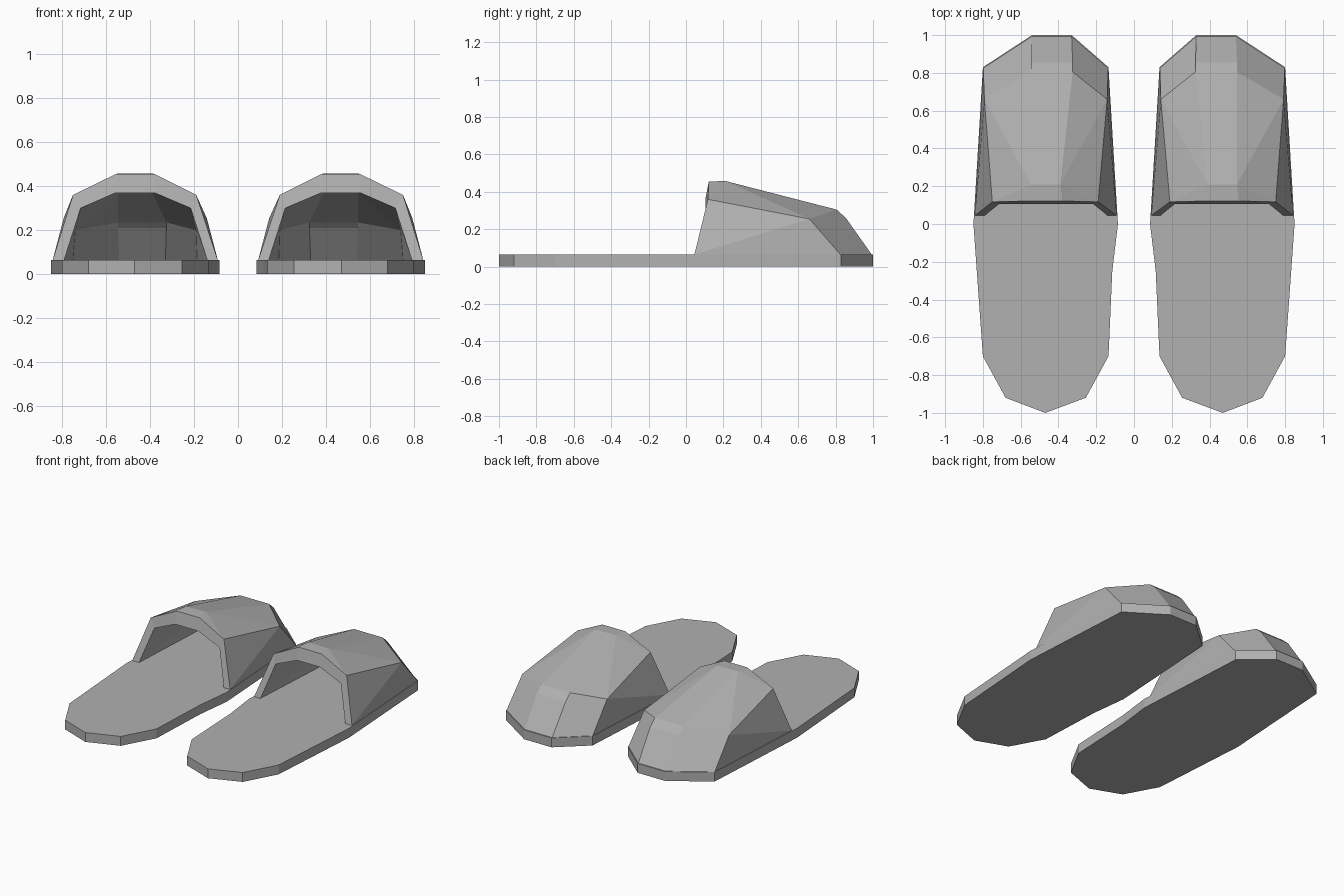
import bpy, bmesh

if "Cube" in bpy.data.objects:
    bpy.data.objects.remove(bpy.data.objects["Cube"])

SOLE_Z = 0.065
GREY = bpy.data.materials.new("grey")
GREY.diffuse_color = (0.44, 0.44, 0.44, 1)
GREY.use_nodes = True
GREY.node_tree.nodes["Principled BSDF"].inputs["Base Color"].default_value = GREY.diffuse_color


def make_part(name, verts, faces):
    """Flat shaded mesh for the right slipper, mirrored to make the left one."""
    bm = bmesh.new()
    vs = [bm.verts.new(v) for v in verts]
    for f in faces:
        bm.faces.new([vs[i] for i in f])
    bmesh.ops.recalc_face_normals(bm, faces=bm.faces)
    mesh = bpy.data.meshes.new(name)
    bm.to_mesh(mesh)
    bm.free()
    mesh.materials.append(GREY)
    ob = bpy.data.objects.new(name, mesh)
    bpy.context.collection.objects.link(ob)
    mod = ob.modifiers.new("Mirror", 'MIRROR')
    mod.use_mirror_merge = False
    return ob


# Sole: extruded outline
outline = [(0.33, 1.0), (0.54, 1.0), (0.80, 0.83), (0.85, 0.0), (0.80, -0.70),
           (0.68, -0.92), (0.47, -1.0), (0.255, -0.92), (0.135, -0.70),
           (0.115, -0.25), (0.085, 0.0), (0.135, 0.83)]
n = len(outline)
make_part("sole",
          [(x, y, 0) for x, y in outline] + [(x, y, SOLE_Z) for x, y in outline],
          [range(n), range(n, 2 * n)] +
          [(i, (i + 1) % n, n + (i + 1) % n, n + i) for i in range(n)])

# Upper: each row is (left x, right x, y, z); verts come in left/right pairs
# order: base0, shoulder0, top0, top1, top2, mid, toe, shoulder2, base2
outer = [(0.092, 0.842, 0.045, SOLE_Z), (0.19, 0.75, 0.117, 0.36),
         (0.38, 0.555, 0.122, 0.455), (0.39, 0.545, 0.21, 0.458),
         (0.325, 0.545, 0.805, 0.305), (0.325, 0.545, 0.855, 0.26),
         (0.33, 0.54, 0.993, SOLE_Z), (0.142, 0.792, 0.66, 0.255),
         (0.137, 0.798, 0.825, SOLE_Z)]
inner = [(0.14, 0.79, 0.045, SOLE_Z), (0.215, 0.715, 0.105, 0.30),
         (0.38, 0.555, 0.105, 0.37), (0.39, 0.545, 0.21, 0.37),
         (0.325, 0.545, 0.77, 0.235), (0.325, 0.545, 0.80, 0.21),
         (0.33, 0.54, 0.92, SOLE_Z), (0.19, 0.74, 0.63, 0.20),
         (0.185, 0.75, 0.79, SOLE_Z)]
B0, S0, T0, T1, T2, MID, TOE, S2, B2 = range(9)
side = [(B0, S0, S2), (B0, S2, B2), (S0, T0, T1), (S0, T1, S2),
        (T1, T2, S2), (S2, T2, MID, TOE, B2)]
crown = [T0, T1, T2, MID, TOE]
rim = [B0, S0, T0]
hem = [B0, B2, TOE]

verts, faces = [], []
for k, shell in enumerate((outer, inner)):
    for xl, xr, y, z in shell:
        verts += [(xl, y, z), (xr, y, z)]
    o = 18 * k
    for s in (0, 1):
        faces += [[o + 2 * i + s for i in f] for f in side]
    faces += [(o + 2 * a, o + 2 * a + 1, o + 2 * b + 1, o + 2 * b)
              for a, b in zip(crown, crown[1:])]

# Opening rim and bottom hem join the two shells
for path in (rim, hem):
    loop = [2 * i for i in path] + [2 * i + 1 for i in reversed(path)]
    faces += [(a, b, b + 18, a + 18) for a, b in zip(loop, loop[1:])]
make_part("upper", verts, faces)
